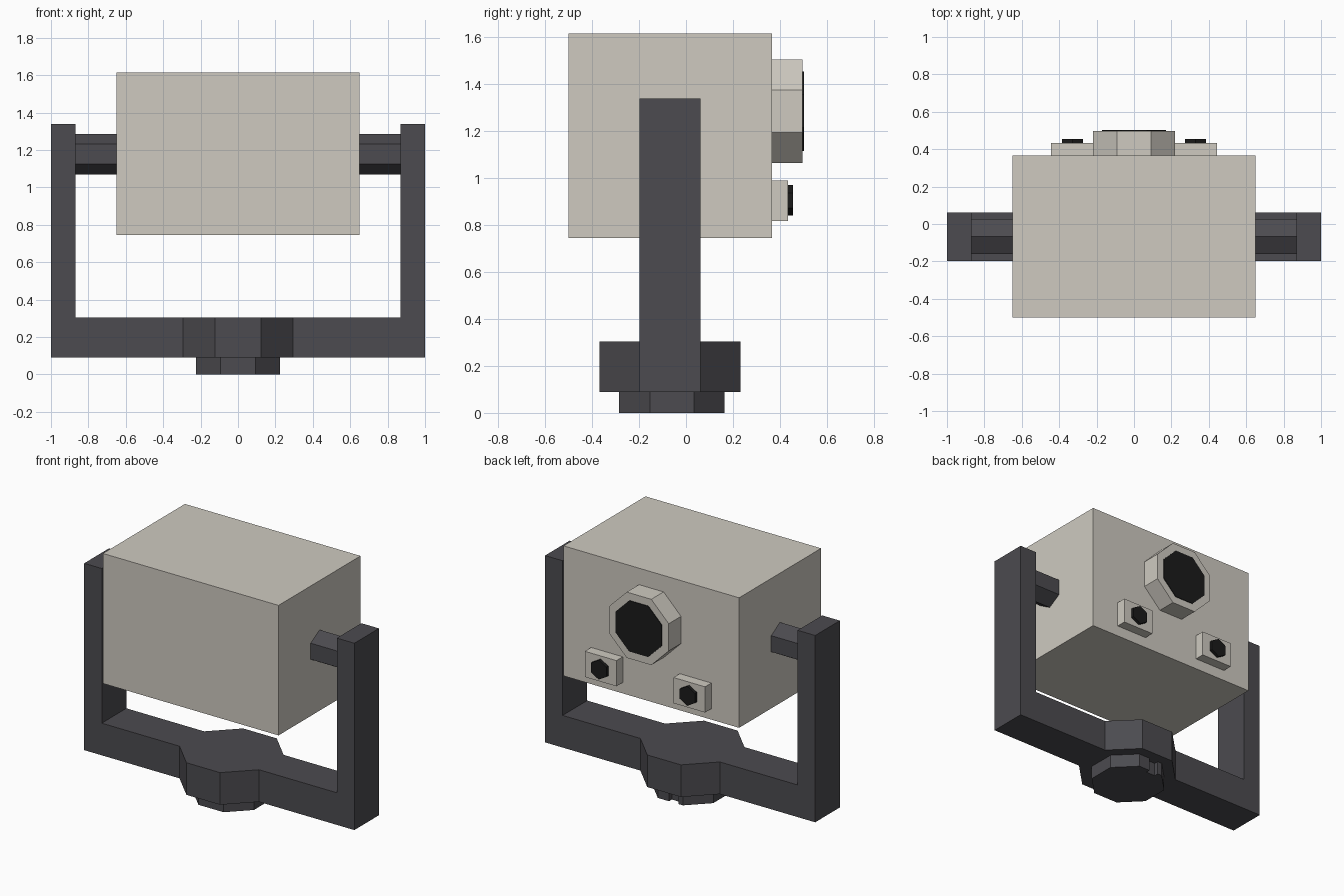
import bpy
import bmesh
from math import cos, sin, pi
from mathutils import Vector

if "Cube" in bpy.data.objects:
    bpy.data.objects.remove(bpy.data.objects["Cube"], do_unlink=True)


def material(name, rgb, roughness=0.7):
    mat = bpy.data.materials.new(name)
    mat.use_nodes = True
    mat.diffuse_color = (*rgb, 1)
    shader = mat.node_tree.nodes["Principled BSDF"]
    shader.inputs["Base Color"].default_value = (*rgb, 1)
    shader.inputs["Roughness"].default_value = roughness
    return mat


housing_grey = material("warm light grey", (0.62, 0.59, 0.53))
bracket_grey = material("dark grey", (0.072, 0.070, 0.079))
glass_black = material("near black", (0.011, 0.011, 0.011))


def prism(name, profile, axis, start, end, mat):
    """Extrude a closed 2D profile along an axis; profile pairs are the other two axes in xyz order."""
    def place(a, b, c):
        return {"x": (c, a, b), "y": (a, c, b), "z": (a, b, c)}[axis]
    bm = bmesh.new()
    face = bm.faces.new([bm.verts.new(place(a, b, start)) for a, b in profile])
    moved = bmesh.ops.extrude_face_region(bm, geom=[face])["geom"]
    verts = [v for v in moved if isinstance(v, bmesh.types.BMVert)]
    bmesh.ops.translate(bm, verts=verts, vec=Vector(place(0, 0, end - start)))
    # The starting face stays as the back cap
    if not face.is_valid or len(bm.faces) == len(profile) + 1:
        bm.faces.new([v for v in bm.verts if v not in verts])
    bmesh.ops.recalc_face_normals(bm, faces=bm.faces)
    mesh = bpy.data.meshes.new(name)
    bm.to_mesh(mesh)
    bm.free()
    mesh.materials.append(mat)
    obj = bpy.data.objects.new(name, mesh)
    bpy.context.collection.objects.link(obj)
    return obj


def rect(a0, a1, b0, b1):
    return [(a0, b0), (a1, b0), (a1, b1), (a0, b1)]


def polygon(sides, a, b, radius, turn):
    return [(a + radius * cos(turn + 2 * pi * i / sides),
             b + radius * sin(turn + 2 * pi * i / sides)) for i in range(sides)]


def octagon(a, b, half_width):
    return polygon(8, a, b, half_width / cos(pi / 8), pi / 8)


def hexagon(a, b, radius):
    return polygon(6, a, b, radius, pi / 2)


# Housing
prism("housing", rect(-0.65, 0.65, 0.745, 1.615), "y", -0.5, 0.367, housing_grey)

# U-shaped yoke with an octagonal hub merged into its crossbar
u_shape = [(-1, 0.09), (1, 0.09), (1, 1.34), (0.87, 1.34),
           (0.87, 0.305), (-0.87, 0.305), (-0.87, 1.34), (-1, 1.34)]
yoke = prism("yoke", u_shape, "y", -0.198, 0.062, bracket_grey)
hub = prism("yoke_hub", octagon(0, -0.068, 0.3), "z", 0.09, 0.305, bracket_grey)
union = yoke.modifiers.new("merge_hub", "BOOLEAN")
union.operation = "UNION"
union.solver = "EXACT"
union.object = hub
bpy.context.view_layer.objects.active = yoke
bpy.ops.object.modifier_apply(modifier=union.name)
bpy.data.objects.remove(hub, do_unlink=True)

# Mounting foot with a small keyway in its rear side
foot_y, foot_half = -0.06, 0.225
rear = foot_y + foot_half
outline = octagon(0, foot_y, foot_half)
keyway = [(0.01, rear), (0.01, rear - 0.03), (-0.06, rear - 0.03), (-0.06, rear)]
prism("mounting_foot", outline[:2] + keyway + outline[2:], "z", 0, 0.09, bracket_grey)

# Main lens on the rear face
prism("lens_barrel", octagon(0, 1.285, 0.22), "y", 0.36, 0.497, housing_grey)
prism("lens_glass", octagon(0, 1.285, 0.17), "y", 0.494, 0.502, glass_black)

# Paired pivots and small sensors
for side, s in (("left", 1), ("right", -1)):
    prism(f"{side}_pivot", hexagon(-0.066, 1.178, 0.108), "x", s * 0.64, s * 0.88, bracket_grey)
    cx = s * 0.328
    prism(f"{side}_sensor_plate", rect(cx - 0.117, cx + 0.117, 0.818, 0.99),
          "y", 0.36, 0.434, housing_grey)
    prism(f"{side}_sensor_eye", hexagon(cx, 0.905, 0.065), "y", 0.43, 0.455, glass_black)
